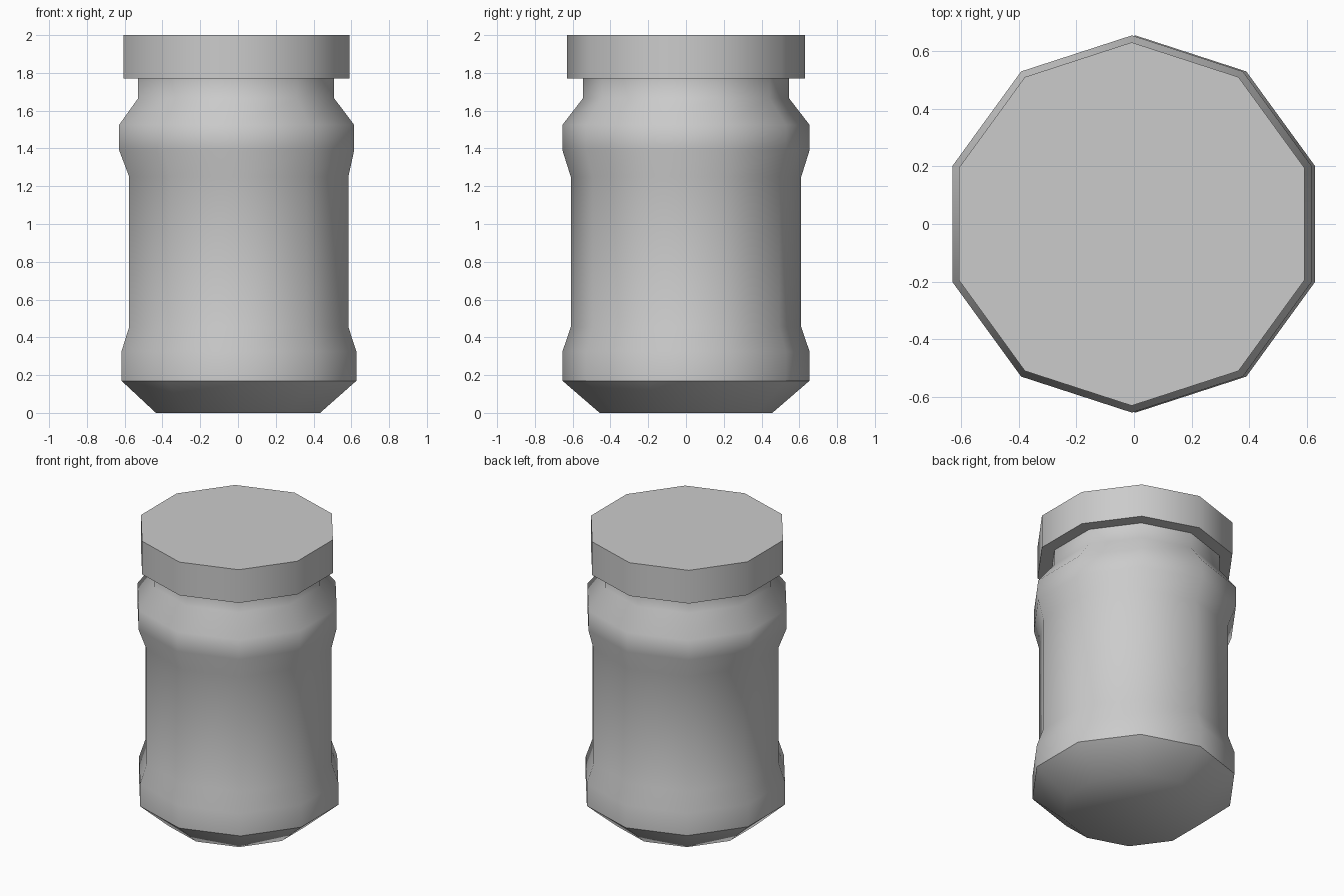
import bpy, bmesh
from math import sin, cos, radians

if "Cube" in bpy.data.objects:
    bpy.data.objects.remove(bpy.data.objects["Cube"])

SIDES = 10


def lathe(name, profile, cap_top):
    """Ten-sided turned solid from (z, radius, x centre) rings."""
    bm = bmesh.new()
    rings = []
    for z, r, cx in profile:
        angles = [radians(90 + 360 * i / SIDES) for i in range(SIDES)]
        rings.append([bm.verts.new((cx + r * cos(a), r * sin(a), z)) for a in angles])
    for low, high in zip(rings, rings[1:]):
        for i in range(SIDES):
            j = (i + 1) % SIDES
            bm.faces.new((low[i], low[j], high[j], high[i]))
    bm.faces.new(rings[0][::-1])
    if cap_top:
        bm.faces.new(rings[-1])
    mesh = bpy.data.meshes.new(name)
    bm.to_mesh(mesh)
    bm.free()
    obj = bpy.data.objects.new(name, mesh)
    bpy.context.collection.objects.link(obj)
    bpy.ops.object.select_all(action='DESELECT')
    obj.select_set(True)
    bpy.context.view_layer.objects.active = obj
    bpy.ops.object.shade_smooth_by_angle(angle=radians(45))
    return obj


# Jar body: tapered base, two raised bands and a neck (open under the lid)
lathe("jar_body", [
    (0.00, 0.457, 0.0),
    (0.17, 0.654, 0.005),
    (0.325, 0.654, 0.005),
    (0.455, 0.61, 0.004),
    (1.25, 0.61, 0.004),
    (1.39, 0.654, -0.007),
    (1.525, 0.654, -0.007),
    (1.665, 0.546, -0.01),
    (1.77, 0.546, -0.01),
], cap_top=False)

# Overhanging lid
lathe("lid", [(1.77, 0.63, -0.008), (2.0, 0.63, -0.008)], cap_top=True)
